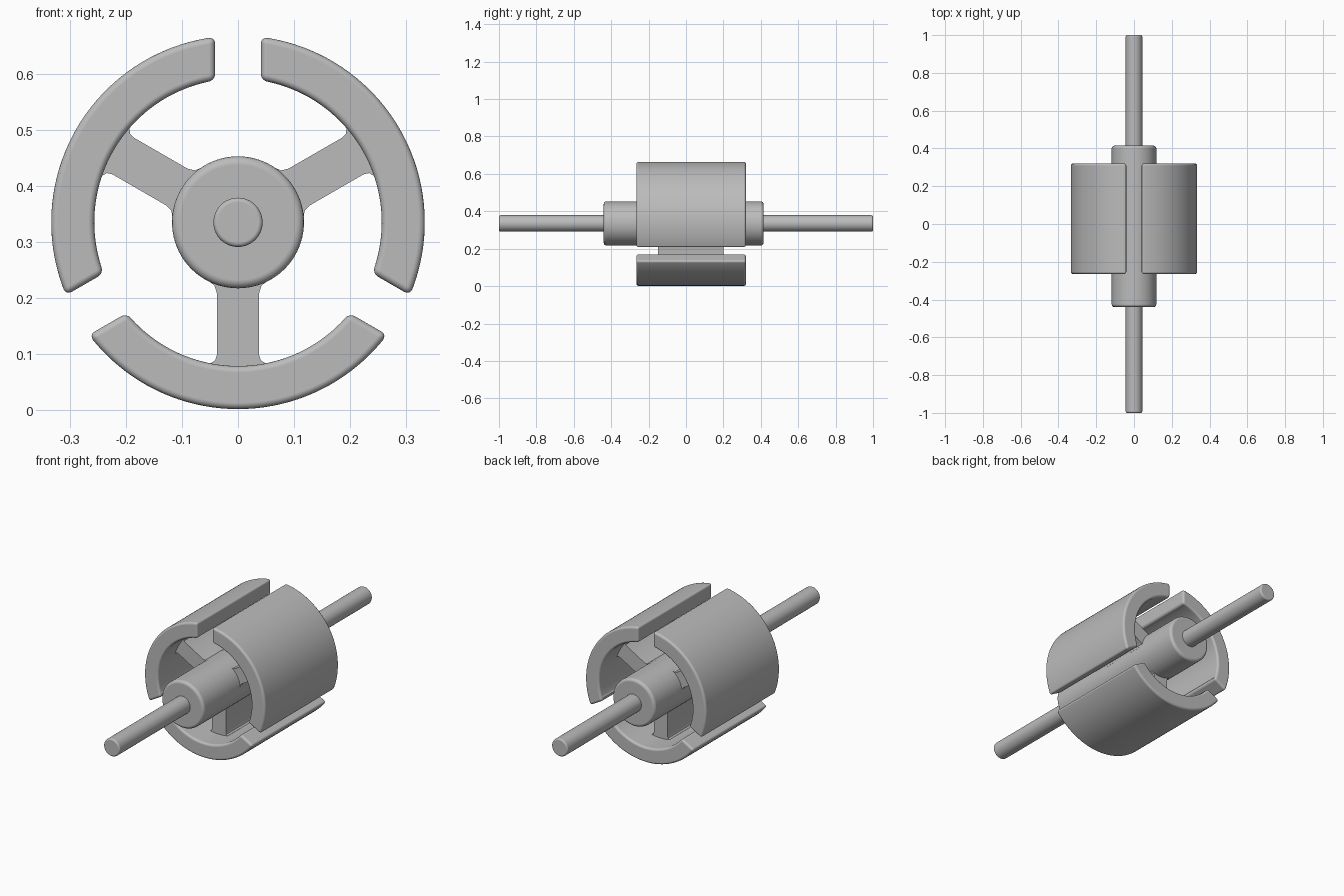
import bpy, bmesh
from math import sin, cos, asin, radians, tau
from mathutils import Matrix

if "Cube" in bpy.data.objects:
    bpy.data.objects.remove(bpy.data.objects["Cube"])

AXIS_Z = 0.335
OUTER, INNER, GAP = 0.334, 0.257, 0.041

grey = bpy.data.materials.new("plain grey")
grey.use_nodes = True
colour = (0.5, 0.5, 0.5, 1)
grey.diffuse_color = colour
grey.node_tree.nodes["Principled BSDF"].inputs["Base Color"].default_value = colour


def prism(name, outline, y0, y1, angle=0, bevel=0):
    """Extrude an (x, z) outline along y, turned about the shaft axis."""
    bm = bmesh.new()
    face = bm.faces.new([bm.verts.new((u, y0, v)) for u, v in outline])
    top = bmesh.ops.extrude_face_region(bm, geom=[face])["geom"]
    moved = [g for g in top if isinstance(g, bmesh.types.BMVert)]
    bmesh.ops.translate(bm, verts=moved, vec=(0, y1 - y0, 0))
    bmesh.ops.recalc_face_normals(bm, faces=bm.faces)
    turn = Matrix.Rotation(-radians(angle), 4, 'Y')
    bm.transform(Matrix.Translation((0, 0, AXIS_Z)) @ turn)
    mesh = bpy.data.meshes.new(name)
    bm.to_mesh(mesh)
    bm.free()
    mesh.materials.append(grey)
    obj = bpy.data.objects.new(name, mesh)
    bpy.context.collection.objects.link(obj)
    if bevel:
        mesh.polygons.foreach_set("use_smooth", [True] * len(mesh.polygons))
        mod = obj.modifiers.new("rounded_edges", 'BEVEL')
        mod.width = bevel
        mod.segments = 4
        mod.limit_method = 'ANGLE'
        mod.angle_limit = radians(40)
        mod.harden_normals = True
    else:
        bpy.ops.object.select_all(action='DESELECT')
        obj.select_set(True)
        bpy.context.view_layer.objects.active = obj
        bpy.ops.object.shade_smooth_by_angle(angle=radians(30))
    return obj


def arc(radius, start, end, steps):
    angles = [start + (end - start) * i / steps for i in range(steps + 1)]
    return [(radius * cos(a), radius * sin(a)) for a in angles]


def circle(radius, steps=64):
    return arc(radius, 0, tau, steps)[:-1]


# Shaft and hub
prism("shaft", circle(0.044), -1, 1, bevel=0.008)
prism("hub", circle(0.118, 80), -0.44, 0.415, bevel=0.015)

# Curved shell section whose ends run parallel to the gaps
outer_half = radians(60) - asin(GAP / OUTER)
inner_half = radians(60) - asin(GAP / INNER)
shell = (arc(OUTER, -outer_half, outer_half, 40)
         + arc(INNER, inner_half, -inner_half, 40))

# Spoke flared where it meets the hub and the shell
side = [(0.09, 0.05), (0.107, 0.05), (0.113, 0.042), (0.126, 0.038),
        (0.238, 0.038), (0.247, 0.041), (0.252, 0.049), (0.27, 0.049)]
spoke = side + [(u, -v) for u, v in reversed(side)]

for place, angle in (("left", 30), ("right", 150), ("bottom", 270)):
    prism(place + "_shell", shell, -0.265, 0.32, angle, bevel=0.016)
    prism(place + "_spoke", spoke, -0.15, 0.2, angle)
